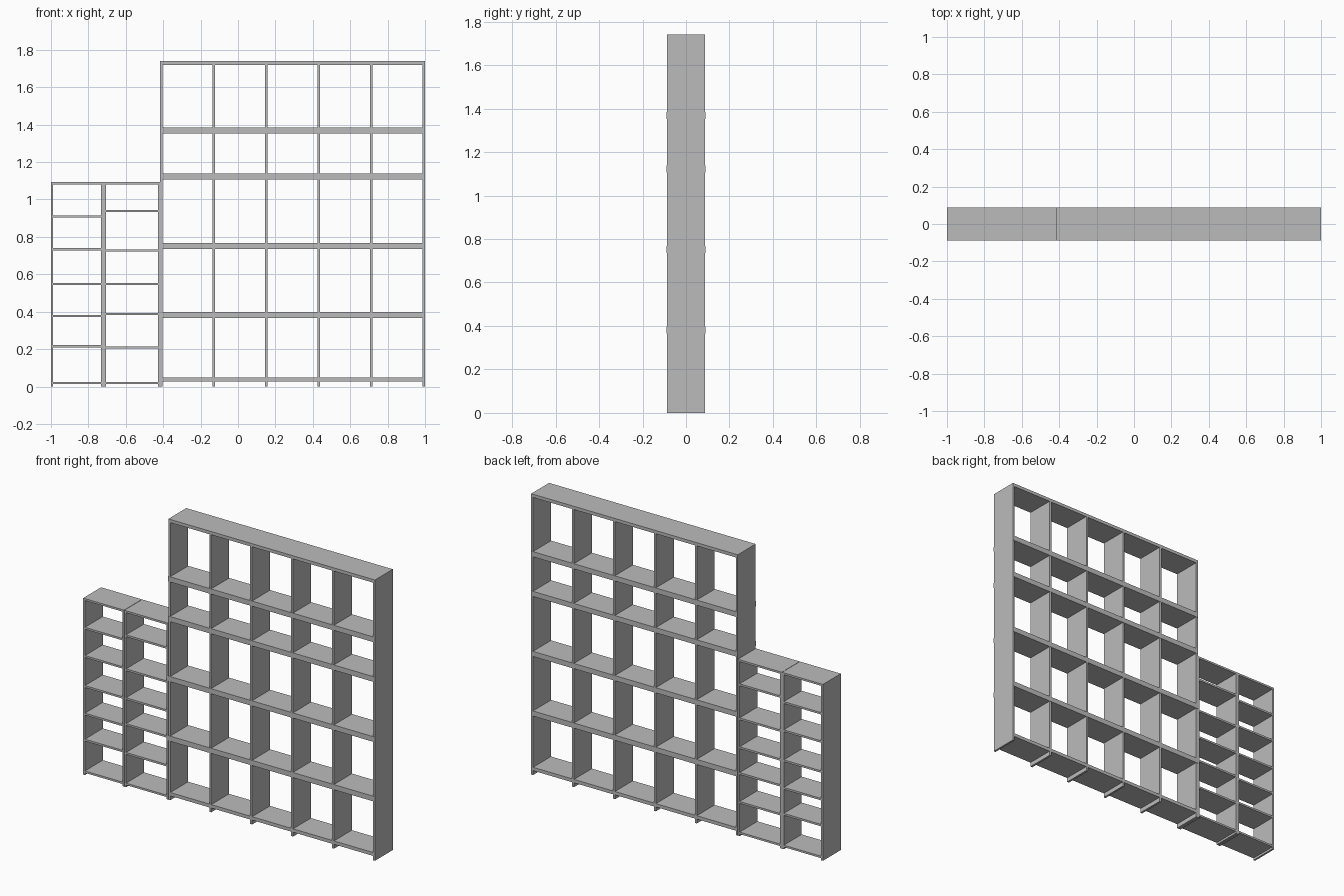
import bpy

cube = bpy.data.objects.get("Cube")
if cube:
    bpy.data.objects.remove(cube, do_unlink=True)

grey = bpy.data.materials.new("plain_grey")
grey.use_nodes = True
GREY = (0.5, 0.5, 0.5, 1)
grey.diffuse_color = GREY
grey.node_tree.nodes["Principled BSDF"].inputs["Base Color"].default_value = GREY

DEPTH = 0.175


def board(name, x0, x1, z0, z1, depth=DEPTH):
    """Flat board spanning the given x and z ranges, centred in depth."""
    bpy.ops.mesh.primitive_cube_add(size=1, location=((x0 + x1) / 2, 0, (z0 + z1) / 2))
    ob = bpy.context.object
    ob.name = name
    ob.scale = (x1 - x0, depth, z1 - z0)
    bpy.ops.object.transform_apply(location=False, rotation=False, scale=True)
    ob.data.materials.append(grey)


# Tall bookcase: full-width top and thick shelves, uprights standing between them
LEFT, RIGHT, T = -0.416, 1.0, 0.013
SHELVES = [(0.366, 0.398), (1.107, 1.139), (0.735, 0.767), (1.353, 1.385)]
SHELVES.sort()
for i, (z0, z1) in enumerate(SHELVES):
    board(f"tall_shelf_{i + 1}", LEFT, RIGHT, z0, z1, DEPTH + 0.003)
board("tall_top", LEFT, RIGHT, 1.72, 1.74)

floors = [0] + [s[1] for s in SHELVES]
ceilings = [s[0] for s in SHELVES] + [1.72]
BAYS = 5
step = (RIGHT - LEFT - T) / BAYS
for level, (z0, z1) in enumerate(zip(floors, ceilings)):
    for i in range(BAYS + 1):
        x = LEFT + i * step
        board(f"tall_upright_{level + 1}_{i + 1}", x, x + T, z0, z1)

# Base shelf sits between the uprights, above the floor
for i in range(BAYS):
    x = LEFT + i * step
    board(f"tall_base_{i + 1}", x + T, x + step, 0.027, 0.048)


# Two low narrow bookcases side by side
def low_case(name, x0, x1, heights):
    t, top = 0.012, 1.093
    board(name + "_top", x0, x1, top - t, top)
    board(name + "_side_right", x0, x0 + t, 0, top - t)
    board(name + "_side_left", x1 - t, x1, 0, top - t)
    for i, z in enumerate(heights):
        board(f"{name}_shelf_{i + 1}", x0 + t, x1 - t, z - t / 2, z + t / 2)


low_case("outer_case", -1.0, -0.72, [0.019, 0.216, 0.377, 0.548, 0.734, 0.909])
low_case("inner_case", -0.718, -0.417, [0.019, 0.209, 0.388, 0.548, 0.727, 0.938])
